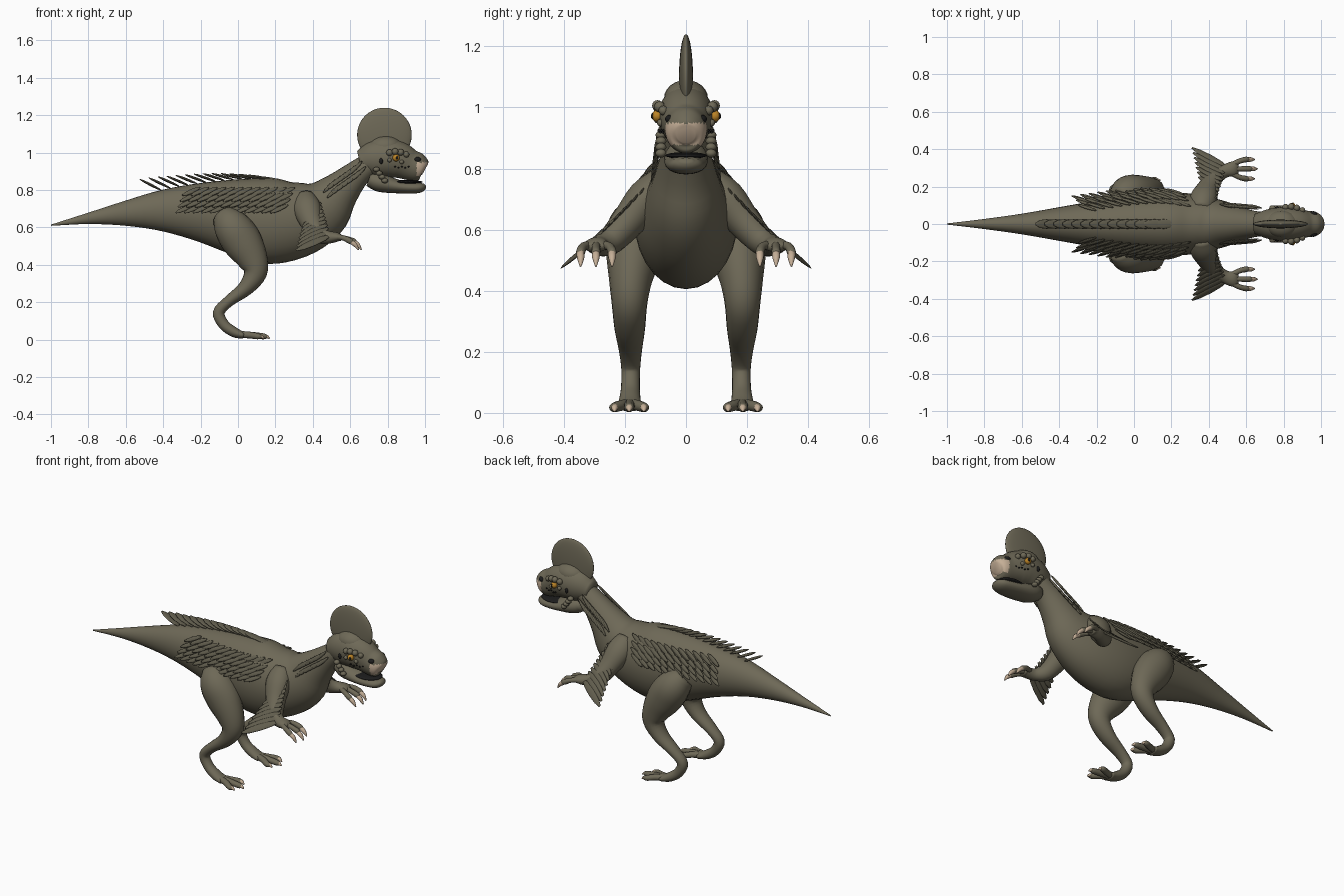
import bpy, bmesh, math
from mathutils import Vector, Matrix

cube = bpy.data.objects.get("Cube")
if cube:
    bpy.data.objects.remove(cube)


def material(name, rgb):
    m = bpy.data.materials.new(name)
    m.use_nodes = True
    m.diffuse_color = (*rgb, 1)
    m.node_tree.nodes["Principled BSDF"].inputs["Base Color"].default_value = (*rgb, 1)
    return m


SKIN = material("olive skin", (0.155, 0.14, 0.095))
QUILL = material("dark olive feather", (0.12, 0.11, 0.075))
HORN = material("tan horn", (0.56, 0.43, 0.31))
AMBER = material("amber eye", (0.5, 0.23, 0.02))
BLACK = material("black", (0.012, 0.012, 0.012))


def finish(name, bm, mats):
    bmesh.ops.recalc_face_normals(bm, faces=bm.faces)
    for f in bm.faces:
        f.smooth = True
    me = bpy.data.meshes.new(name)
    bm.to_mesh(me)
    bm.free()
    for m in mats:
        me.materials.append(m)
    ob = bpy.data.objects.new(name, me)
    bpy.context.collection.objects.link(ob)
    return ob


def spline(rows, steps):
    """Smooth samples through rows of numbers."""
    rows = [Vector(r) for r in rows]
    ext = [2 * rows[0] - rows[1]] + rows + [2 * rows[-1] - rows[-2]]
    out = []
    for a, b, c, d in zip(ext, ext[1:], ext[2:], ext[3:]):
        for i in range(steps):
            t = i / steps
            out.append(0.5 * (2 * b + (c - a) * t + (2 * a - 5 * b + 4 * c - d) * t ** 2
                              + (3 * b - a - 3 * c + d) * t ** 3))
    return out + [rows[-1]]


def tube(bm, rows, steps=4, sides=20):
    """Loft oval rings; each row is x, y, z, half height, half width."""
    pts = spline(rows, steps)
    rings = []
    for i, p in enumerate(pts):
        t = (pts[min(i + 1, len(pts) - 1)] - pts[max(i - 1, 0)])
        t = Vector(t[:3]).normalized()
        side = Vector((0, 1, 0))
        side = (side - t * side.dot(t)).normalized()
        up = t.cross(side)
        ring = []
        for k in range(sides):
            a = math.tau * k / sides
            ring.append(bm.verts.new(Vector(p[:3]) + side * math.cos(a) * max(p[4], 0.002)
                                     + up * math.sin(a) * max(p[3], 0.002)))
        rings.append(ring)
    for r, s in zip(rings, rings[1:]):
        for k in range(sides):
            n = (k + 1) % sides
            bm.faces.new((r[k], r[n], s[n], s[k]))
    bm.faces.new(rings[0])
    bm.faces.new(rings[-1])


def ball(bm, at, size, u=12, v=8, turn=None):
    m = Matrix.Translation(at) @ (turn or Matrix()) @ Matrix.Diagonal((*size, 1))
    bmesh.ops.create_uvsphere(bm, u_segments=u, v_segments=v, radius=1, matrix=m)


def feather(bm, base, tip, normal, width, thick=0.006):
    """Flat leaf shape from base to tip, facing along normal."""
    base, tip = Vector(base), Vector(tip)
    d = (tip - base).normalized()
    s = Vector(normal).cross(d).normalized()
    turn = Matrix((d, s, d.cross(s))).transposed().to_4x4()
    ball(bm, (base + tip) / 2, ((tip - base).length / 2, width, thick), 10, 8, turn)


def part(name, mat, build, *args):
    bm = bmesh.new()
    build(bm, *args)
    return finish(name, bm, [mat])


# Body, tail and neck
BODY = [(-1, 0, .612, .003, .003), (-.8, 0, .648, .03, .027), (-.6, 0, .675, .067, .055),
        (-.4, 0, .69, .112, .09), (-.2, 0, .682, .158, .125), (0, 0, .657, .205, .155),
        (.17, 0, .635, .23, .17), (.32, 0, .645, .205, .16), (.45, 0, .70, .165, .13),
        (.54, 0, .79, .11, .098), (.63, 0, .88, .075, .073), (.72, 0, .95, .06, .06)]
part("body", SKIN, tube, BODY, 4, 28)
PROFILE = spline(BODY, 12)


def body_at(x):
    return min(PROFILE, key=lambda p: abs(p[0] - x))


# Skull with a horn patch on the upper beak
bm = bmesh.new()
tube(bm, [(.65, 0, .95, .06, .055), (.72, 0, .965, .095, .08), (.8, 0, .972, .102, .09),
          (.86, 0, .96, .098, .086), (.92, 0, .935, .083, .072), (.965, 0, .922, .075, .066),
          (.99, 0, .915, .058, .053), (1, 0, .91, .03, .03)], 6, 36)
for f in bm.faces:
    c = f.calc_center_median()
    f.material_index = int(c.x > .955 and .878 < c.z < .948)
finish("skull", bm, [SKIN, HORN])

part("lower_jaw", SKIN, tube, [(.7, 0, .86, .04, .05), (.76, 0, .84, .05, .07),
     (.86, 0, .818, .036, .07), (.95, 0, .812, .03, .06), (.985, 0, .818, .024, .045),
     (1, 0, .828, .01, .02)])
part("mouth_line", BLACK, ball, (.9, 0, .843), (.088, .068, .011), 24, 8)
part("crown", SKIN, ball, (.79, 0, 1.03), (.09, .072, .06), 20, 12)
part("crest", SKIN, ball, (.783, 0, 1.095), (.146, .023, .145), 40, 24)


def brow(bm, s):
    for x, y, z, r in [(.81, .09, 1.0, .018), (.84, .093, 1.006, .018), (.87, .086, 1.002, .018),
                       (.9, .074, .99, .016), (.875, .083, .95, .012), (.81, .093, .96, .012)]:
        ball(bm, (x, y * s, z), (r, r, r))


def wattles(bm, s):
    for i in range(4):
        ball(bm, (.74 + .015 * i, s * .082, .91 - .02 * i), (.018, .018, .014))


def spots(bm, s):
    for i in range(5):
        ball(bm, (.84 + .018 * i, s * (.088 - .004 * i), .925 - .006 * (i % 2)), (.005, .006, .004), 8, 6)
    ball(bm, (.765, s * .087, .955), (.01, .008, .016))
    ball(bm, (.958, s * .047, .962), (.022, .022, .015))


# Legs
def leg(bm, s):
    tube(bm, [(-.07, .12 * s, .655, .07, .08), (-.03, .16 * s, .6, .1, .098), (.025, .172 * s, .52, .105, .09),
              (.078, .182 * s, .43, .082, .07), (.092, .185 * s, .355, .062, .058), (.04, .184 * s, .275, .042, .05),
              (-.05, .182 * s, .205, .03, .038), (-.103, .181 * s, .145, .031, .031),
              (-.075, .182 * s, .08, .029, .031), (-.02, .184 * s, .04, .027, .036), (.03, .184 * s, .022, .018, .04)])


TOES = [(.135, .138), (.165, .186), (.135, .234)]


def toes(bm, s):
    for x, y in TOES:
        tube(bm, [(-.02, .184 * s, .03, .018, .018), (.06, (y + .184) / 2 * s, .025, .018, .018),
                  (x - .03, y * s, .018, .016, .017), (x - .01, y * s, .016, .01, .012)], 4, 12)


def toe_claws(bm, s):
    for x, y in TOES:
        tube(bm, [(x - .025, y * s, .02, .011, .012), (x - .01, y * s, .016, .01, .011),
                  (x + .005, y * s, .006, .003, .003)], 3, 10)


# Arms
def arm(bm, s):
    tube(bm, [(.36, .07 * s, .75, .06, .06), (.37, .13 * s, .70, .075, .065), (.395, .19 * s, .625, .06, .055),
              (.43, .245 * s, .565, .048, .045), (.48, .28 * s, .548, .035, .035),
              (.53, .295 * s, .548, .025, .04), (.555, .297 * s, .54, .014, .035)])


FINGERS = [(.6, .242), (.615, .295), (.6, .345)]


def fingers(bm, s):
    for x, y in FINGERS:
        tube(bm, [(.51, (y + .88) / 4 * s, .55, .016, .016), (.56, (y + .07) / 1.24 * s, .545, .014, .014),
                  (x, y * s, .527, .016, .015), (x + .012, y * s, .52, .01, .01)], 4, 12)


def finger_claws(bm, s):
    for x, y in FINGERS:
        tube(bm, [(x - .005, y * s, .53, .013, .013), (x + .025, y * s, .508, .012, .012),
                  (x + .045, y * s, .48, .003, .003)], 4, 10)


def arm_feathers(bm, s):
    n = 10
    for i in range(n):
        t = i / (n - 1)
        base = Vector((.445 + .055 * t, (.14 + .165 * t) * s, .735 - .175 * t))
        tip = Vector((.36 - .055 * t, (.175 + .235 * t) * s, .665 - .19 * t))
        feather(bm, base, tip, (.1, .75 * s, .65), .021)


# Feathers lying along the flank and neck
def flank_feathers(bm, s):
    for row in range(4):
        for i in range(12):
            x, z = -.2 + .046 * i - .012 * row, .815 - .031 * row
            p = body_at(x)
            k = max(0, 1 - ((z - p[2]) / p[3]) ** 2)
            y = p[4] * math.sqrt(k) + .004
            feather(bm, (x, y * s, z), (x - .1, (y + .032) * s, z - .045), (.1, .8 * s, .5), .013)


def neck_feathers(bm, s):
    for row in range(2):
        for i in range(6):
            x, z = .53 + .027 * i + .02 * row, .86 + .019 * i - .028 * row
            y = .088 - .002 * i + .006 * row
            feather(bm, (x, y * s, z), (x - .075, (y + .02) * s, z - .075), (0, s, .2), .010)


for s, side in ((1, "left"), (-1, "right")):
    for name, mat, build in [("brow_bumps", SKIN, brow), ("cheek_wattles", SKIN, wattles),
                             ("face_spots", BLACK, spots), ("leg", SKIN, leg), ("toes", SKIN, toes),
                             ("toe_claws", HORN, toe_claws), ("arm", SKIN, arm), ("fingers", SKIN, fingers),
                             ("finger_claws", HORN, finger_claws), ("arm_feathers", QUILL, arm_feathers),
                             ("flank_feathers", QUILL, flank_feathers), ("neck_feathers", QUILL, neck_feathers)]:
        part(side + "_" + name, mat, build, s)
    part(side + "_eye", AMBER, ball, (.845, .094 * s, .972), (.019, .019, .019), 16, 10)
    part(side + "_pupil", BLACK, ball, (.85, .109 * s, .972), (.006, .006, .01))


# Ridge of feathers down the spine
def spine_feathers(bm):
    for i in range(14):
        x = .22 - .048 * i
        p = body_at(x)
        z = p[2] + p[3]
        feather(bm, (x, 0, z - .006), (x - .125, 0, z + .012 + .0035 * i), (.2, 0, 1), .026, .007)


part("spine_feathers", QUILL, spine_feathers)
